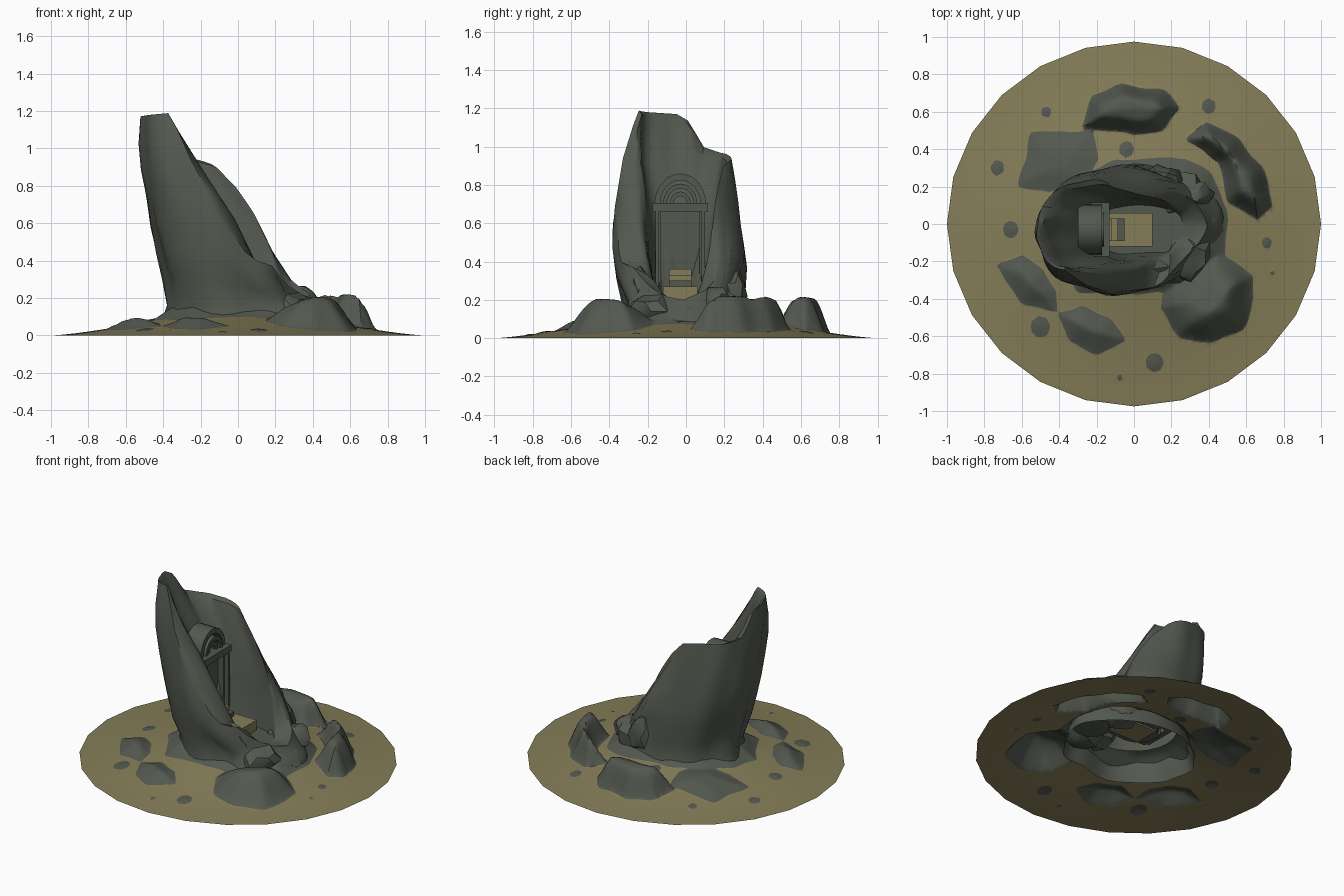
import bpy, bmesh, math
from mathutils import Vector, noise

if "Cube" in bpy.data.objects:
    bpy.data.objects.remove(bpy.data.objects["Cube"])

def mat(name, c):
    m = bpy.data.materials.new(name)
    m.diffuse_color = (*c, 1)
    m.use_nodes = True
    m.node_tree.nodes["Principled BSDF"].inputs["Base Color"].default_value = m.diffuse_color
    return m
STONE = mat("dark stone", (0.086, 0.098, 0.078))
SAND = mat("dry sand", (0.235, 0.205, 0.098))

def finish(name, bm, mats, angle=35):
    me = bpy.data.meshes.new(name)
    bm.to_mesh(me)
    bm.free()
    ob = bpy.data.objects.new(name, me)
    bpy.context.collection.objects.link(ob)
    for m in mats:
        me.materials.append(m)
    bpy.ops.object.select_all(action='DESELECT')
    ob.select_set(True)
    bpy.context.view_layer.objects.active = ob
    bpy.ops.object.shade_smooth_by_angle(angle=math.radians(angle))
    return ob

def lerp(table, x):
    """Interpolate rows (key, values...) at x."""
    if x <= table[0][0]:
        return table[0][1:]
    for a, b in zip(table, table[1:]):
        if x <= b[0]:
            t = (x - a[0]) / (b[0] - a[0])
            return [p + (q - p) * t for p, q in zip(a[1:], b[1:])]
    return table[-1][1:]

def inside_distance(poly, x, y):
    """Distance to the outline, positive inside."""
    d, inside = 9, False
    for (ax, ay), (bx, by) in zip(poly, poly[1:] + poly[:1]):
        ex, ey = bx - ax, by - ay
        t = max(0, min(1, ((x - ax) * ex + (y - ay) * ey) / (ex * ex + ey * ey)))
        d = min(d, math.hypot(x - ax - t * ex, y - ay - t * ey))
        if (ay > y) != (by > y) and x < ax + ex * (y - ay) / ey:
            inside = not inside
    return d if inside else -d

# Rock footprints: outline, height, slope width
ROCKS = [
    ([(.14, -.45), (.17, -.32), (.27, -.2), (.45, -.14), (.65, -.27), (.64, -.4), (.59, -.56), (.42, -.64), (.25, -.6)], .155, .17),
    ([(.28, .45), (.38, .56), (.55, .46), (.68, .3), (.74, .1), (.66, .03), (.5, .12), (.45, .33), (.37, .4)], .17, .09),
    ([(-.27, .52), (-.22, .68), (-.08, .76), (.15, .72), (.25, .62), (.15, .5), (0, .47)], .165, .09),
    ([(-.62, .2), (-.55, .48), (-.22, .51), (-.2, .35), (-.3, .2), (-.45, .16)], .025, .13),
    ([(-.72, -.22), (-.6, -.17), (-.48, -.24), (-.41, -.35), (-.42, -.46), (-.6, -.43)], .05, .13),
    ([(-.4, -.48), (-.28, -.44), (-.12, -.5), (-.05, -.62), (-.2, -.7), (-.35, -.62)], .05, .13),
    ([(-.1, .34), (.28, .35), (.42, .27), (.5, .08), (.48, -.18), (.2, -.38), (-.3, -.36), (-.46, -.1), (-.42, .1), (-.3, .26)], .06, .15),
]
PEBBLES = [(-.47, .6, .03), (.4, .63, .04), (-.73, .3, .04), (-.66, -.03, .045), (-.04, .4, .042), (.71, -.1, .03),
           (.74, -.26, .015), (-.5, -.55, .055), (.11, -.74, .05), (-.08, -.82, .02)]
for px, py, r in PEBBLES:
    ring = [(px + r * math.cos(k * math.tau / 7), py + r * 1.1 * math.sin(k * math.tau / 7)) for k in range(7)]
    ROCKS.append((ring, .008, r))

def ground(x, y):
    """Height and signed rock distance (positive on stone)."""
    r, top, best = math.hypot(x, y), 0, -9
    for poly, h, w in ROCKS:
        d = inside_distance(poly, x, y)
        if h > .01:
            d += .02 * noise.noise((x * 7, y * 7, h * 50))
        best = max(best, d)
        if d > 0:
            t = min(1, d / w)
            lift = h * (.5 * math.sin(t * math.pi / 2) + .5 * t * t * (3 - 2 * t))
            if h > .1:      # tall rocks rise toward the outside
                lift *= .4 + .6 * max(0, min(1, (r - .42) / .2))
            top = max(top, lift)
    return .185 * max(0, 1 - r) ** 1.35 + top, best

# Ground sheet: a 24 sided disc, cut along the rock outlines, open under the tower
bm = bmesh.new()
N, M, R0 = 144, 50, .27
rows = []
for j in range(M + 1):
    row = []
    for i in range(N):
        a = i * math.tau / N
        seg = math.tau / 24
        edge = math.cos(seg / 2) / math.cos((a % seg) - seg / 2)
        r = (R0 + (1 - R0) * j / M) * edge
        row.append(bm.verts.new((r * math.cos(a), r * .975 * math.sin(a), 0)))
    rows.append(row)
for j in range(M):
    for i in range(N):
        k = (i + 1) % N
        bm.faces.new((rows[j][i], rows[j + 1][i], rows[j + 1][k], rows[j][k]))
field = {v: ground(v.co.x, v.co.y)[1] for v in bm.verts}
cuts = set()
for e in list(bm.edges):
    a, b = e.verts
    if (field[a] > 0) != (field[b] > 0):
        t = max(.04, min(.96, field[a] / (field[a] - field[b])))
        cuts.add(bmesh.utils.edge_split(e, a, t)[1])
for f in list(bm.faces):
    on = [v for v in f.verts if v in cuts]
    if len(on) == 2:
        bmesh.utils.face_split(f, on[0], on[1])
for f in bm.faces:
    f.material_index = int(sum(field.get(v, 0) for v in f.verts) > 0)
rim_verts = set(rows[-1])
for v in bm.verts:
    v.co.z = 0 if v in rim_verts else ground(v.co.x, v.co.y)[0]
finish("ground_with_rocks", bm, [SAND, STONE], 60)

# Leaning hollow tower: (z, centre x, centre y, radius x, radius y)
OUTER = [(.02, .03, -.01, .45, .36), (.1, .035, -.01, .43, .34), (.18, .015, -.01, .375, .31), (.3, -.04, -.03, .355, .34),
         (.42, -.08, -.03, .345, .35), (.65, -.17, -.045, .31, .325), (.95, -.255, -.04, .265, .28), (1.2, -.325, -.05, .195, .2)]
INNER = [(.2, .03, -.03, .22, .13), (.4, .01, -.03, .22, .16), (.65, -.02, -.03, .2, .17),
         (.8, -.07, -.03, .19, .17), (.95, -.17, -.03, .17, .17), (1.2, -.335, -.05, .115, .12)]
# Rim height by angle, 0 = the open side at +x
RIM = [(0, .2), (12, .23), (24, .26), (33, .32), (39, .47), (44, .63), (52, .81), (68, .92), (90, .95), (130, .97), (152, 1.0),
       (162, 1.13), (180, 1.17), (225, 1.18), (260, 1.19), (264, 1.06), (270, .94), (277, .79), (284, .64),
       (291, .46), (298, .4), (316, .37), (326, .28), (342, .22), (360, .2)]

def wall_point(table, deg, z, power, rough):
    cx, cy, rx, ry = lerp(table, z)
    c, s = math.cos(math.radians(deg)), math.sin(math.radians(deg))
    n = 1 + rough * noise.noise((c * 2, s * 2, z * 2.5))
    sq = lambda v: math.copysign(abs(v) ** power, v)
    return Vector((cx + rx * n * sq(c), cy + ry * n * sq(s), z))

bm = bmesh.new()
COLS, LEV = 48, 8
cols = []
for i in range(COLS):
    deg = i * 360 / COLS
    rim = lerp(RIM, deg)[0]
    col = []
    for j in range(LEV + 1):
        z = .02 + (rim - .02) * j / LEV
        col.append(bm.verts.new(wall_point(OUTER, deg, z, 1, .1)))
    for j in range(LEV, -1, -1):
        z = .2 + (max(rim - .02, .2) - .2) * j / LEV
        # The scoop widens to a thin rim at the top
        p = wall_point(INNER, deg, z, .75, .1)
        col.append(bm.verts.new(p.lerp(wall_point(OUTER, deg, z, 1, .1), .72 * (j / LEV) ** 3)))
    cols.append(col)
for i in range(COLS):
    a, b = cols[i], cols[(i + 1) % COLS]
    for j in range(len(a) - 1):
        bm.faces.new((a[j], b[j], b[j + 1], a[j + 1]))
bm.faces.new([c[-1] for c in cols])
bmesh.ops.remove_doubles(bm, verts=bm.verts, dist=.0005)
bmesh.ops.recalc_face_normals(bm, faces=bm.faces)
finish("hollow_tower", bm, [STONE], 40)

def box(name, lo, hi, m):
    bm = bmesh.new()
    bmesh.ops.create_cube(bm, size=1)
    for v in bm.verts:
        v.co = Vector([l + (h - l) * (c + .5) for l, h, c in zip(lo, hi, v.co)])
    return finish(name, bm, [m])

# Doorway: back panel, posts, lintel
box("door_panel", (-.24, -.14, .22), (-.2, .08, .69), STONE)
for side, y in (("left", -.16), ("right", .08)):
    box(side + "_door_post", (-.22, y, .22), (-.13, y + .02, .68), STONE)
    box(side + "_door_inner_post", (-.22, y + (.02 if y < 0 else -.01), .22), (-.16, y + (.03 if y < 0 else 0), .66), STONE)
box("door_lintel", (-.23, -.175, .66), (-.13, .115, .705), STONE)
# Sandy floor and steps
box("sand_floor", (-.13, -.12, .19), (.1, .06, .27), SAND)
for k in range(3):
    box(f"step_{k + 1}", (-.19, -.09, .2), (-.05 - .035 * k, .03, .3 + .03 * k), (STONE, SAND, SAND)[k])

# Nested arches above the lintel
def arch(name, r0, r1, x0, x1):
    bm = bmesh.new()
    prev = None
    for k in range(13):
        a = math.pi * k / 12
        ring = [bm.verts.new((x, -.03 + r * math.cos(a), .7 + r * 1.18 * math.sin(a)))
                for x, r in ((x0, r0), (x1, r0), (x1, r1), (x0, r1))]
        if prev:
            for q in range(4):
                bm.faces.new((prev[q], prev[(q + 1) % 4], ring[(q + 1) % 4], ring[q]))
        else:
            bm.faces.new(ring)
        prev = ring
    bm.faces.new(prev[::-1])
    bmesh.ops.recalc_face_normals(bm, faces=bm.faces)
    finish(name, bm, [STONE])
arch("outer_arch", .105, .135, -.3, -.17)
arch("middle_arch", .07, .09, -.3, -.16)
arch("inner_arch", .035, .055, -.3, -.17)

# Broken boulders around the open side: centre, size, turn
CHUNKS = [((.26, .17, .15), (.14, .12, .11), .4), ((.35, .02, .09), (.12, .14, .08), 1.2), ((.27, -.17, .14), (.13, .12, .1), 2.1),
          ((.15, .24, .22), (.1, .08, .14), .9), ((.1, -.24, .24), (.13, .08, .12), 2.7), ((.33, .16, .19), (.1, .07, .08), 2.3)]
for n, (c, s, turn) in enumerate(CHUNKS):
    bm = bmesh.new()
    bmesh.ops.create_icosphere(bm, subdivisions=2, radius=1)
    for v in bm.verts:
        k = 1 + .35 * noise.noise(v.co * 1.6 + Vector((n * 3.1, turn, 0)))
        x, y = v.co.x * k, v.co.y * k
        v.co = Vector((c[0] + s[0] * (x * math.cos(turn) - y * math.sin(turn)),
                       c[1] + s[1] * (x * math.sin(turn) + y * math.cos(turn)), max(.05, c[2] + s[2] * v.co.z * k)))
    finish(f"boulder_{n + 1}", bm, [STONE], 32)
